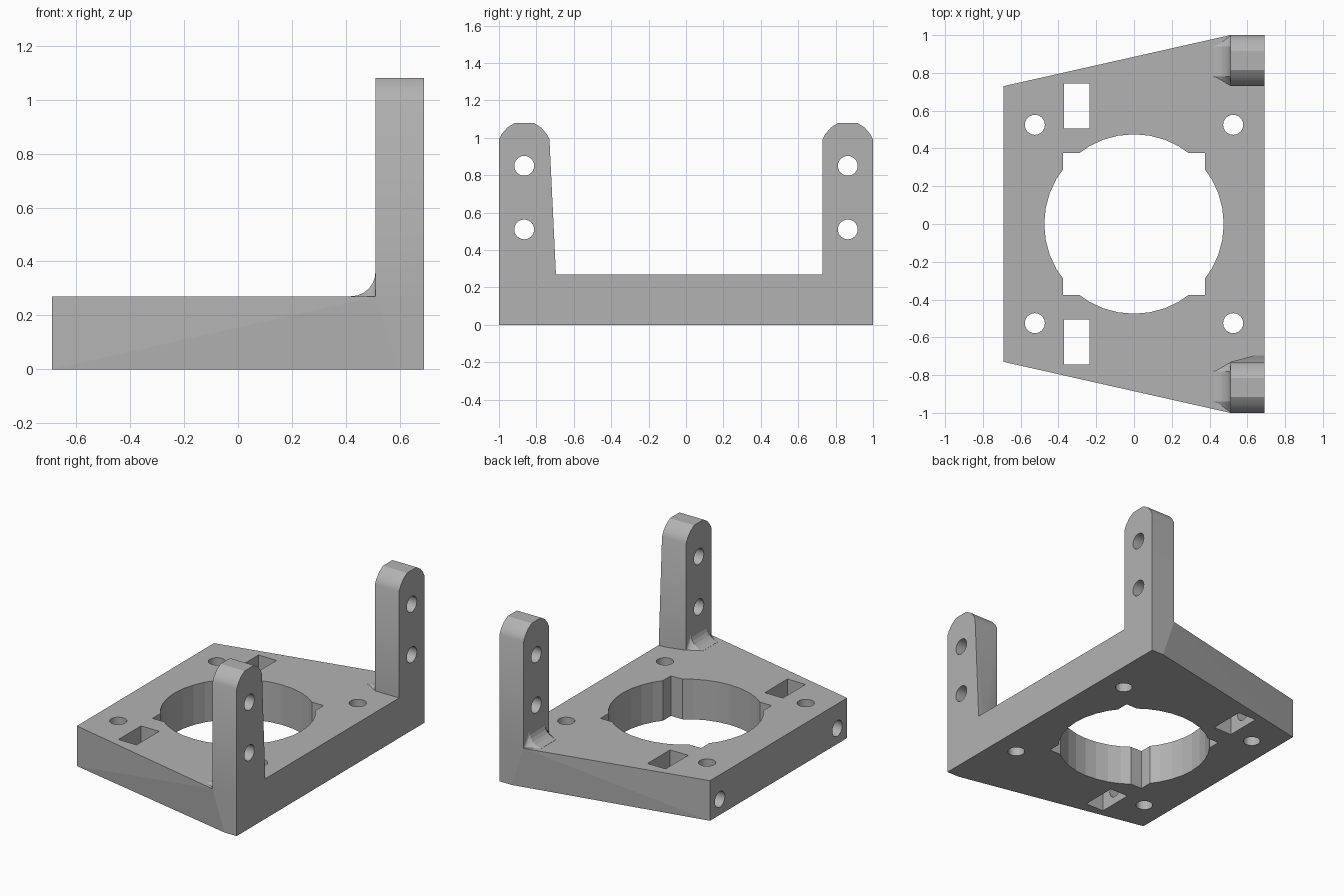
import bpy, bmesh, math
from mathutils import Matrix

cube = bpy.data.objects.get("Cube")
if cube:
    bpy.data.objects.remove(cube, do_unlink=True)

grey = bpy.data.materials.new("plain grey")
grey.use_nodes = True
COLOUR = (0.45, 0.45, 0.45, 1)
grey.diffuse_color = COLOUR
grey.node_tree.nodes["Principled BSDF"].inputs["Base Color"].default_value = COLOUR

H = 0.27           # plate thickness
BACK = 0.69        # half depth in x
POST_X = 0.51      # inner face of the posts


def finish(name, bm):
    bmesh.ops.recalc_face_normals(bm, faces=bm.faces)
    mesh = bpy.data.meshes.new(name)
    bm.to_mesh(mesh)
    bm.free()
    mesh.materials.append(grey)
    ob = bpy.data.objects.new(name, mesh)
    bpy.context.collection.objects.link(ob)
    return ob


def hull(name, points):
    bm = bmesh.new()
    verts = [bm.verts.new(p) for p in points]
    bmesh.ops.convex_hull(bm, input=verts)
    bmesh.ops.dissolve_limit(bm, angle_limit=0.002, verts=bm.verts, edges=bm.edges)
    return finish(name, bm)


def box(centre, size):
    bm = bmesh.new()
    bmesh.ops.create_cube(bm, size=1, matrix=Matrix.Translation(centre) @ Matrix.Diagonal((*size, 1)))
    return finish("cutter", bm)


def rod(centre, radius, length, axis="Z", sides=24):
    turn = Matrix.Rotation(math.pi / 2, 4, "Y") if axis == "X" else Matrix()
    bm = bmesh.new()
    bmesh.ops.create_cone(bm, cap_ends=True, segments=sides, radius1=radius, radius2=radius,
                          depth=length, matrix=Matrix.Translation(centre) @ turn)
    return finish("cutter", bm)


def cut(ob, cutter):
    cutter.hide_render = True
    mod = ob.modifiers.new("cut", "BOOLEAN")
    mod.operation, mod.solver, mod.object = "DIFFERENCE", "EXACT", cutter
    bpy.context.view_layer.objects.active = ob
    bpy.ops.object.modifier_apply(modifier=mod.name)
    bpy.data.objects.remove(cutter, do_unlink=True)


# Tapered plate, with its lower corners slightly further back
outline = []
for s in (-1, 1):
    for z, corner in ((0, 0.60), (H, POST_X)):
        outline += [(-BACK, 0.73 * s, z), (corner, s, z), (BACK, s, z)]
plate = hull("base_plate", outline)

# Round opening with square notches
cut(plate, rod((0, 0, H / 2), 0.475, 1, sides=36))
cut(plate, box((0, 0, H / 2), (0.75, 0.75, 1)))

# Screw holes, nut pockets and end holes
for s in (-1, 1):
    for x in (-0.525, 0.525):
        cut(plate, rod((x, 0.525 * s, H / 2), 0.053, 1))
    cut(plate, box((-0.302, 0.625 * s, H / 2), (0.135, 0.24, 1)))
    cut(plate, rod((-0.55, 0.625 * s, 0.105), 0.053, 0.5, "X"))

# Rounded upright posts with two cross holes each
crown = [(0.135, 0.99), (0.12, 1.02), (0.09, 1.055), (0.05, 1.08)]
for s, side in ((-1, "right"), (1, "left")):
    points = [(x, s * 0.865 + k * y, z) for x in (POST_X, BACK)
              for y, z in crown for k in (-1, 1)]
    inner = 0.695 if s < 0 else 0.73
    foot = [(POST_X, 1), (BACK, 1), (POST_X, 0.73), (0.64, inner), (BACK, inner)]
    points += [(x, s * y, H - 0.005) for x, y in foot]
    post = hull(side + "_post", points)
    for z in (0.51, 0.85):
        cut(post, rod((0.6, 0.865 * s, z), 0.053, 0.5, "X"))
    bpy.ops.object.select_all(action="DESELECT")
    post.select_set(True)
    bpy.context.view_layer.objects.active = post
    bpy.ops.object.shade_smooth_by_angle(angle=math.radians(30))

    # Concave fillet with flared sides at the post foot
    bm = bmesh.new()
    rows = []
    for i in range(7):
        t = i / 6
        x = 0.42 + 0.09 * math.sin(t * math.pi / 2)
        z = H + 0.001 + 0.09 * (1 - math.cos(t * math.pi / 2))
        f = (x - 0.42) / 0.09
        section = [(0.775 - 0.045 * f, H - 0.005), (0.78, z), (0.94, z), (0.945 + 0.055 * f, H - 0.005)]
        rows.append([bm.verts.new((x, s * y, h)) for y, h in section])
    for a, b in zip(rows, rows[1:]):
        for j in range(4):
            k = (j + 1) % 4
            bm.faces.new((a[j], a[k], b[k], b[j]))
    bm.faces.new(rows[0])
    bm.faces.new(rows[-1])
    finish(side + "_post_fillet", bm)
